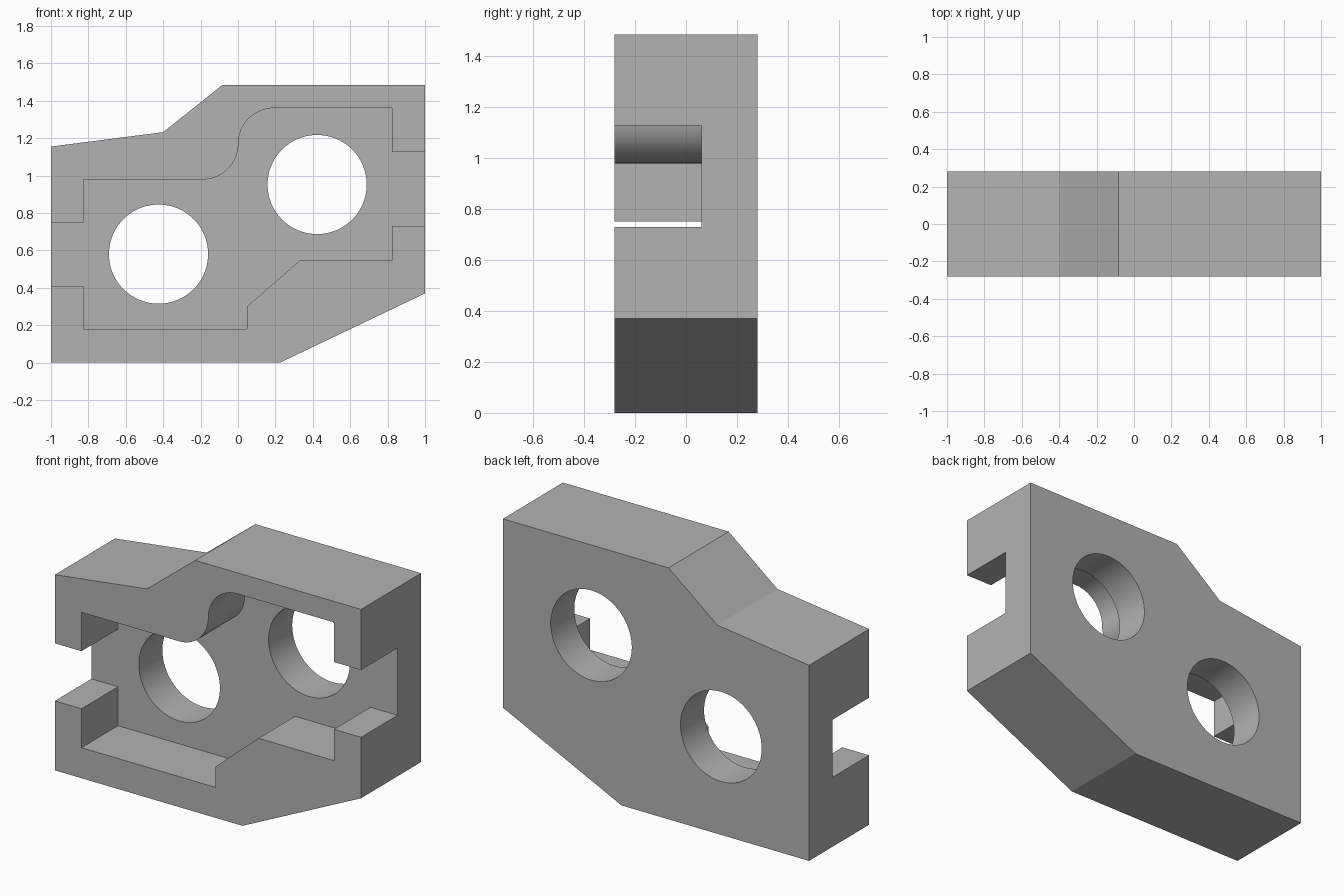
import bpy
import bmesh
from math import cos, sin, pi

cube = bpy.data.objects.get("Cube")
if cube:
    bpy.data.objects.remove(cube, do_unlink=True)

grey = bpy.data.materials.new("plain grey")
grey.use_nodes = True
colour = (0.45, 0.45, 0.45, 1)
grey.diffuse_color = colour
grey.node_tree.nodes["Principled BSDF"].inputs["Base Color"].default_value = colour

FRONT, FLOOR, BACK = -0.28, 0.06, 0.28


def arc(cx, cz, r, start, end, steps):
    angles = [start + (end - start) * i / steps for i in range(steps + 1)]
    return [(cx + r * cos(a), cz + r * sin(a)) for a in angles]


def prism(name, profile, y0, y1):
    """Extrude an x-z profile along y."""
    bm = bmesh.new()
    face = bm.faces.new([bm.verts.new((x, y0, z)) for x, z in profile])
    ext = bmesh.ops.extrude_face_region(bm, geom=[face])
    verts = [v for v in ext["geom"] if isinstance(v, bmesh.types.BMVert)]
    bmesh.ops.translate(bm, verts=verts, vec=(0, y1 - y0, 0))
    bmesh.ops.recalc_face_normals(bm, faces=bm.faces)
    mesh = bpy.data.meshes.new(name)
    bm.to_mesh(mesh)
    bm.free()
    mesh.materials.append(grey)
    obj = bpy.data.objects.new(name, mesh)
    bpy.context.collection.objects.link(obj)
    return obj


def cut(target, cutter):
    cutter.hide_render = True
    mod = target.modifiers.new(cutter.name, "BOOLEAN")
    mod.operation = "DIFFERENCE"
    mod.solver = "EXACT"
    mod.object = cutter
    bpy.context.view_layer.objects.active = target
    bpy.ops.object.modifier_apply(modifier=mod.name)
    bpy.data.objects.remove(cutter, do_unlink=True)


# Solid block with sloped shoulder and chamfered lower corner
block = prism("housing_block", [
    (-1, 0), (0.225, 0), (1, 0.37), (1, 1.485),
    (-0.083, 1.485), (-0.4, 1.232), (-1, 1.155)], FRONT, BACK)

# Front pocket, open through a slot at each end, with an S-curved upper wall
lower = [(-1.1, 0.41), (-0.826, 0.41), (-0.826, 0.18), (0.048, 0.18),
         (0.048, 0.3), (0.33, 0.545), (0.823, 0.545), (0.823, 0.73), (1.1, 0.73)]
upper = [(1.1, 1.127), (0.823, 1.127), (0.823, 1.361)]
s_curve = arc(0.193, 1.17, 0.191, pi / 2, pi, 24) + arc(-0.189, 1.17, 0.191, 0, -pi / 2, 24)[1:]
end = [(-0.826, 0.979), (-0.826, 0.75), (-1.1, 0.75)]
cut(block, prism("pocket_cutter", lower + upper + s_curve + end, FRONT - 0.1, FLOOR))

# Two round bores through the back wall
for x, z in ((-0.425, 0.58), (0.423, 0.952)):
    circle = arc(x, z, 0.265, 0, 2 * pi, 96)[:-1]
    cut(block, prism("bore_cutter", circle, FRONT - 0.1, BACK + 0.1))

# Smooth bores and curve, crisp edges elsewhere
bpy.ops.object.select_all(action="DESELECT")
block.select_set(True)
bpy.context.view_layer.objects.active = block
bpy.ops.object.shade_smooth_by_angle(angle=pi / 9)
